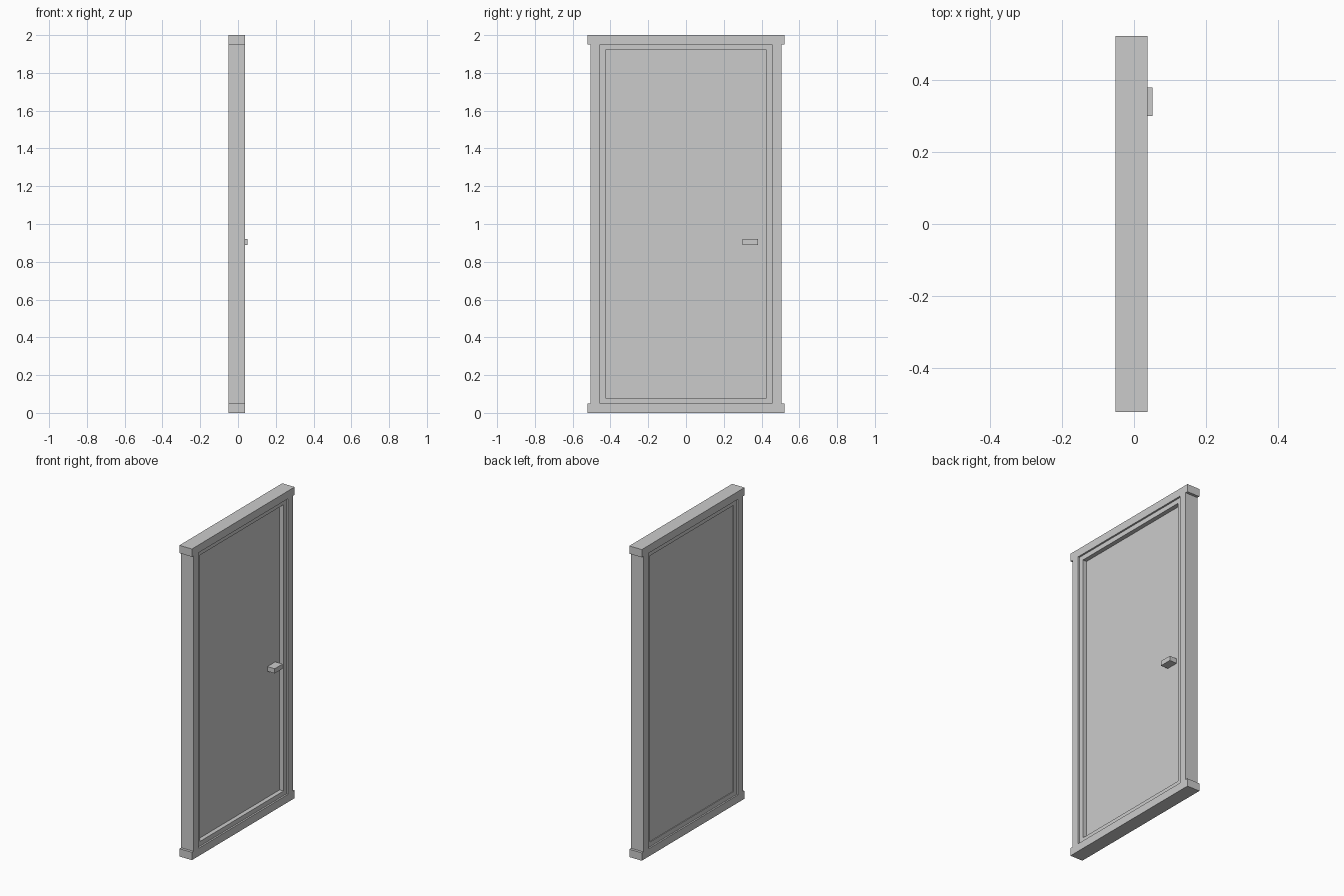
import bpy

if "Cube" in bpy.data.objects:
    bpy.data.objects.remove(bpy.data.objects["Cube"])


def box(name, x, y, z):
    """Add a box spanning the given (min, max) ranges."""
    centre = [(a + b) / 2 for a, b in (x, y, z)]
    bpy.ops.mesh.primitive_cube_add(size=1, location=centre)
    ob = bpy.context.object
    ob.name = name
    ob.scale = [b - a for a, b in (x, y, z)]
    bpy.ops.object.transform_apply(location=False, rotation=False, scale=True)
    return ob


FRAME_X = (-0.051, 0.0375)   # full frame depth
STOP_X = (-0.041, 0.0265)    # inner lining, set back from both faces

# Head and sill, slightly wider than the jambs
box("sill", FRAME_X, (-0.522, 0.522), (0, 0.05))
box("head", FRAME_X, (-0.522, 0.522), (1.95, 2.0))

# Inner lining rails
box("bottom_stop", STOP_X, (-0.455, 0.455), (0.05, 0.08))
box("top_stop", STOP_X, (-0.455, 0.455), (1.92, 1.95))

# Jambs and lining on both sides
for side, s in (("left", -1), ("right", 1)):
    box(side + "_jamb", FRAME_X, sorted((s * 0.455, s * 0.505)), (0.05, 1.95))
    box(side + "_stop", STOP_X, sorted((s * 0.425, s * 0.455)), (0.08, 1.92))

# Door leaf
box("door_panel", (-0.036, -0.001), (-0.425, 0.425), (0.08, 1.92))

# Handle
box("handle", (-0.001, 0.051), (0.30, 0.38), (0.89, 0.92))
